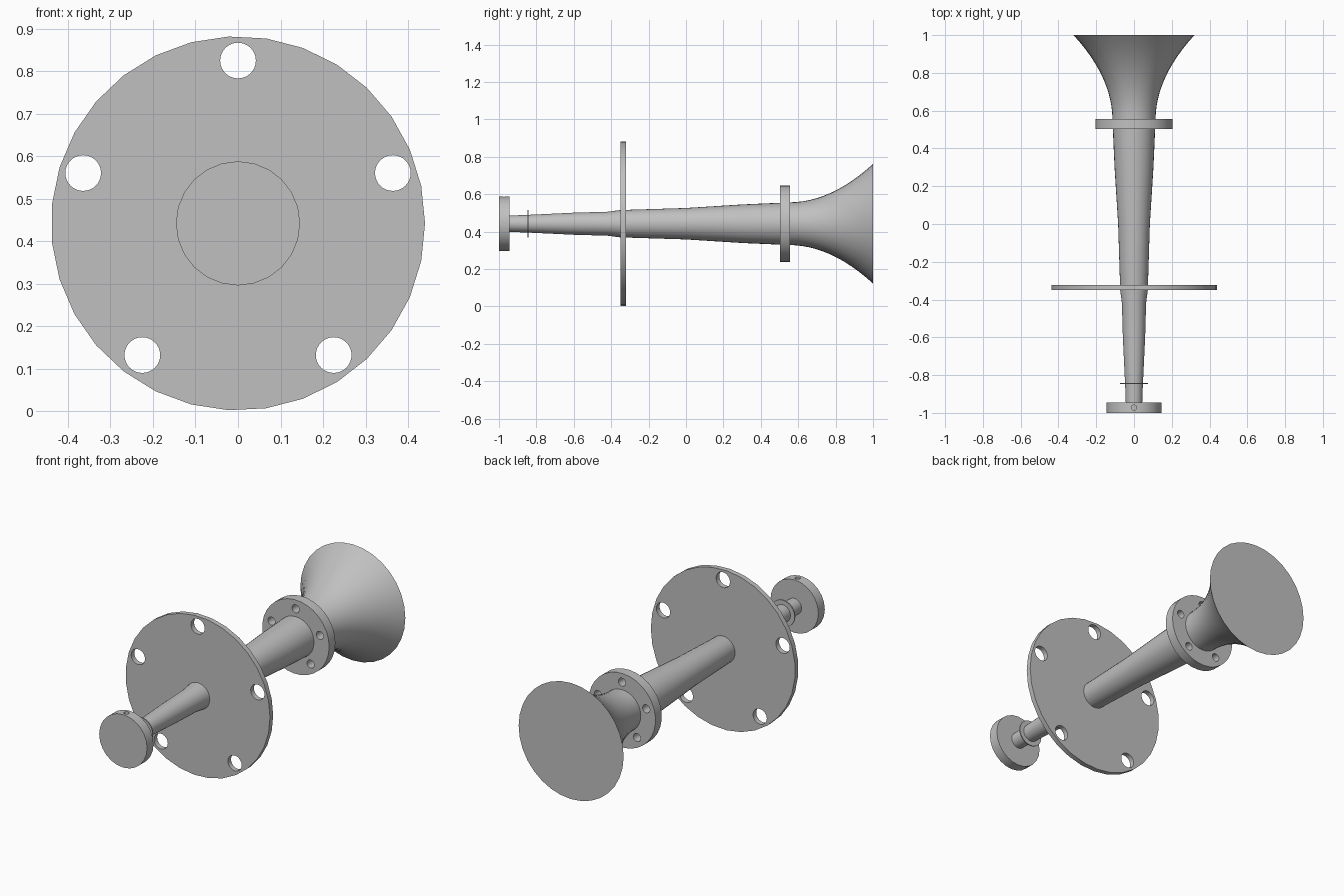
import bpy, bmesh
from math import cos, sin, pi, radians
from mathutils import Matrix

CENTRE_Z = 0.442

cube = bpy.data.objects.get("Cube")
if cube:
    bpy.data.objects.remove(cube, do_unlink=True)

grey = bpy.data.materials.new("light grey")
grey.use_nodes = True
colour = (0.53, 0.53, 0.53, 1)
grey.diffuse_color = colour
grey.node_tree.nodes["Principled BSDF"].inputs["Base Color"].default_value = colour


def link(name, bm):
    bmesh.ops.recalc_face_normals(bm, faces=bm.faces)
    mesh = bpy.data.meshes.new(name)
    bm.to_mesh(mesh)
    bm.free()
    mesh.materials.append(grey)
    obj = bpy.data.objects.new(name, mesh)
    bpy.context.collection.objects.link(obj)
    return obj


def smooth(obj):
    bpy.ops.object.select_all(action="DESELECT")
    obj.select_set(True)
    bpy.context.view_layer.objects.active = obj
    bpy.ops.object.shade_smooth_by_angle(angle=radians(35))


def lathe(name, profile, sides):
    """Closed solid turned around the long axis from (y, radius) pairs."""
    bm = bmesh.new()
    rings = []
    for y, r in profile:
        angles = [2 * pi * i / sides for i in range(sides)]
        rings.append([bm.verts.new((r * cos(a), y, CENTRE_Z + r * sin(a)))
                      for a in angles])
    for a, b in zip(rings, rings[1:]):
        for i in range(sides):
            j = (i + 1) % sides
            bm.faces.new((a[i], a[j], b[j], b[i]))
    bm.faces.new(rings[0])
    bm.faces.new(rings[-1])
    return link(name, bm)


def drill(obj, holes, radius, depth, axis):
    """Cut round holes along the given axis at each position."""
    bm = bmesh.new()
    turn = Matrix.Rotation(pi / 2, 4, "X") if axis == "Y" else Matrix()
    for p in holes:
        bmesh.ops.create_cone(bm, cap_ends=True, segments=32, radius1=radius,
                              radius2=radius, depth=depth,
                              matrix=Matrix.Translation(p) @ turn)
    cutter = link("hole_cutter", bm)
    cutter.hide_render = True
    mod = obj.modifiers.new("holes", "BOOLEAN")
    mod.object = cutter
    mod.solver = "EXACT"
    graph = bpy.context.evaluated_depsgraph_get()
    mesh = bpy.data.meshes.new_from_object(obj.evaluated_get(graph))
    obj.modifiers.clear()
    obj.data = mesh
    bpy.data.objects.remove(cutter, do_unlink=True)


def bolt_circle(y, r):
    angles = [pi / 2 + 2 * pi * k / 5 for k in range(5)]
    return [(r * cos(a), y, CENTRE_Z + r * sin(a)) for a in angles]


# Tapered stem that opens into a parabolic bell
stem = [(-0.96, 0.043), (-0.85, 0.047), (-0.6, 0.059), (-0.42, 0.064),
        (-0.35, 0.073), (0, 0.084), (0.3, 0.103), (0.55, 0.114)]
bell = [(0.55 + 0.45 * t / 12, 0.114 + 0.206 * (t / 12) ** 2)
        for t in range(1, 13)]
smooth(lathe("stem_and_bell", stem + bell, 32))

# Large mounting plate with five bolt holes
plate = lathe("mounting_plate", [(-0.35, 0.44), (-0.322, 0.44)], 31)
drill(plate, bolt_circle(-0.336, 0.383), 0.042, 0.2, "Y")
smooth(plate)

# Bell flange with five small bolt holes
flange = lathe("bell_flange", [(0.502, 0.204), (0.557, 0.204)], 31)
drill(flange, bolt_circle(0.53, 0.155), 0.022, 0.2, "Y")
smooth(flange)

# End cap with a set screw hole on top
cap = lathe("end_cap", [(-1, 0.146), (-0.944, 0.146)], 24)
drill(cap, [(0, -0.972, CENTRE_Z + 0.146)], 0.014, 0.14, "Z")
smooth(cap)

# Thin collar beside the end cap
smooth(lathe("thin_collar", [(-0.848, 0.073), (-0.842, 0.073)], 24))
